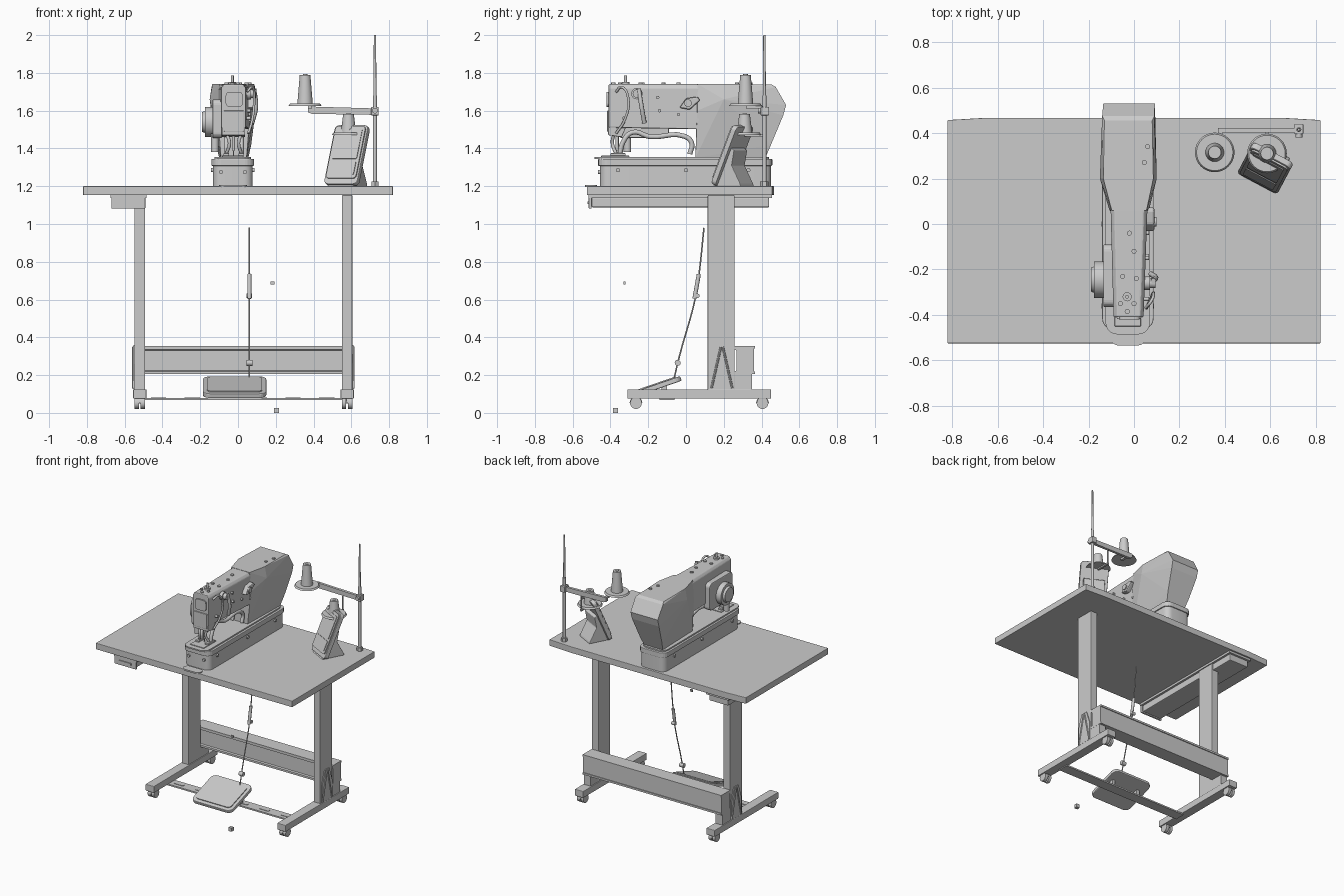
import bpy, bmesh, math
from mathutils import Matrix, Vector


def finish(name, bm, bevel=0.0, smooth=False, M=None):
    bmesh.ops.recalc_face_normals(bm, faces=bm.faces)
    me = bpy.data.meshes.new(name)
    bm.to_mesh(me)
    bm.free()
    ob = bpy.data.objects.new(name, me)
    bpy.context.collection.objects.link(ob)
    if M:
        ob.matrix_world = M
    if bevel:
        m = ob.modifiers.new("bevel", "BEVEL")
        m.width, m.segments, m.limit_method = bevel, 2, "ANGLE"
    if smooth:
        bpy.ops.object.select_all(action="DESELECT")
        ob.select_set(True)
        bpy.context.view_layer.objects.active = ob
        bpy.ops.object.shade_smooth_by_angle(angle=math.radians(35))
    return ob


def prism(name, pts, axis, a, b, **kw):
    """Extrude a 2D outline along x (pts y,z), y (pts x,z) or z (pts x,y)."""
    put = {"x": lambda p, t: (t, p[0], p[1]), "y": lambda p, t: (p[0], t, p[1]),
           "z": lambda p, t: (p[0], p[1], t)}[axis]
    bm = bmesh.new()
    lo, hi = ([bm.verts.new(put(p, t)) for p in pts] for t in (a, b))
    bm.faces.new(lo)
    bm.faces.new(hi)
    for i in range(len(pts)):
        j = (i + 1) % len(pts)
        bm.faces.new((lo[i], lo[j], hi[j], hi[i]))
    return finish(name, bm, **kw)


def box(name, x0, x1, y0, y1, z0, z1, **kw):
    return prism(name, [(x0, y0), (x1, y0), (x1, y1), (x0, y1)], "z", z0, z1, **kw)


def rrect(x0, x1, y0, y1, r, n=5):
    pts = []
    for k, (cx, cy) in enumerate([(x1 - r, y1 - r), (x0 + r, y1 - r), (x0 + r, y0 + r), (x1 - r, y0 + r)]):
        for i in range(n + 1):
            a = math.pi / 2 * (k + i / n)
            pts.append((cx + r * math.cos(a), cy + r * math.sin(a)))
    return pts


def rod(name, p, q, r1, r2=None, n=24, **kw):
    p, q = Vector(p), Vector(q)
    M = Matrix.Translation((p + q) / 2) @ (q - p).to_track_quat("Z", "Y").to_matrix().to_4x4()
    bm = bmesh.new()
    bmesh.ops.create_cone(bm, cap_ends=True, segments=n, radius1=r1,
                          radius2=r1 if r2 is None else r2, depth=(q - p).length, matrix=M)
    return finish(name, bm, smooth=True, **kw)


def tube(name, pts, r):
    cu = bpy.data.curves.new(name, "CURVE")
    cu.dimensions, cu.bevel_depth, cu.bevel_resolution, cu.use_fill_caps = "3D", r, 2, True
    sp = cu.splines.new("BEZIER")
    sp.bezier_points.add(len(pts) - 1)
    for b, p in zip(sp.bezier_points, pts):
        b.co = p
        b.handle_left_type = b.handle_right_type = "AUTO"
    sp.resolution_u = 5
    ob = bpy.data.objects.new(name, cu)
    bpy.context.collection.objects.link(ob)
    return ob


def hull(name, pts, **kw):
    bm = bmesh.new()
    for p in pts:
        bm.verts.new(p)
    r = bmesh.ops.convex_hull(bm, input=bm.verts)
    bmesh.ops.delete(bm, geom=[v for v in r["geom_interior"] if isinstance(v, bmesh.types.BMVert)], context="VERTS")
    bmesh.ops.dissolve_limit(bm, angle_limit=0.02, verts=bm.verts, edges=bm.edges)
    return finish(name, bm, **kw)


# Table top and the drawer hung beneath it
prism("table_top", [(-.82, -.525), (.82, -.525), (.82, .457), (.65, .467), (-.65, .467), (-.82, .457)],
      "z", 1.153, 1.2, bevel=.003)
box("drawer_rail", -.675, -.485, -.515, .455, 1.137, 1.153)
box("drawer", -.66, -.50, -.50, .44, 1.088, 1.14, bevel=.006)
box("drawer_front", -.67, -.49, -.515, -.50, 1.082, 1.143, bevel=.004)
box("drawer_grip", -.63, -.53, -.522, -.51, 1.105, 1.12)

# Legs, feet, gussets and twin-wheel casters
for side, c, out in (("left", -.52, -1), ("right", .578, 1)):
    box(side + "_leg", c - .028, c + .028, .115, .257, .12, 1.153, bevel=.004)
    box(side + "_foot", c - .035, c + .035, -.31, .45, .075, .125, bevel=.004)
    xo = c + out * .028
    prism(side + "_gusset", [(.13, .125), (.25, .125), (.25, .26), (.215, .36), (.165, .36), (.13, .26)],
          "x", xo, xo + out * .006)
    for a, b in (((.135, .13), (.185, .35)), ((.245, .13), (.195, .35))):
        rod(side + "_gusset_rib", (xo + out * .006, *a), (xo + out * .006, *b), .006, n=8)
    box(side + "_beam_bracket", c - .028, c + .028, .257, .35, .125, .21)
    for y in (-.265, .405):
        for dx in (-.016, .016):
            rod(side + "_caster_wheel", (c + dx - .011, y, .052), (c + dx + .011, y, .052), .031)
        rod(side + "_caster_stem", (c, y, .05), (c, y, .08), .01, n=12)
        prism(side + "_caster_hood", [(y + .034 * math.cos(a), .052 + .034 * math.sin(a))
              for a in [math.pi * i / 8 for i in range(9)]], "x", c - .004, c + .004)

# Cross beam and slotted pedal bar
prism("cross_beam", [(.257, .205), (.36, .205), (.36, .355), (.257, .355), (.257, .335), (.268, .33),
                     (.268, .225), (.257, .22)], "x", -.55, .607)
for z in (.212, .348):
    box("beam_lip", -.55, .607, .36, .366, z - .007, z + .007)
box("pedal_bar", -.50, .56, -.14, -.06, .068, .079)
for i in range(6):
    x = -.42 + i * .178
    prism("bar_slot_rim", rrect(x - .04, x + .04, -.112, -.088, .011), "z", .079, .082)

# Tilted foot pedal
P = Matrix.Translation((-.018, -.295, .085)) @ Matrix.Rotation(math.radians(19), 4, "X")
prism("pedal", rrect(-.168, .168, 0, .285, .04), "z", -.008, .018, M=P, bevel=.005)
prism("pedal_pad", rrect(-.145, .145, .025, .26, .025), "z", .018, .024, M=P)
for x in (-.12, .10):
    box("pedal_hinge", x - .012, x + .012, -.13, -.10, .075, .145)

# Pull rod with clamp and joint
tube("pull_rod", [(.06, -.066, .17), (.06, -.035, .30), (.06, .052, .62), (.06, .072, .76), (.06, .095, .98)], .004)
rod("rod_clamp", (.06, .045, .605), (.06, .068, .735), .011, n=12)
rod("clamp_screw", (.045, .06, .62), (.075, .06, .62), .012, n=12)
rod("rod_joint", (.045, -.044, .265), (.078, -.044, .265), .016, n=12)
# Small loose fittings in front of the frame
box("floor_block", .19, .217, -.386, -.36, 0, .027)
box("knee_stop", .172, .192, -.332, -.32, .68, .695)

# Machine bed tray with rim
prism("bed_lower", rrect(-.132, .078, -.455, .45, .045), "z", 1.2, 1.31, smooth=True)
prism("bed_rim", rrect(-.14, .086, -.465, .457, .05), "z", 1.308, 1.345, bevel=.004)
prism("bed_plate", rrect(-.125, .07, -.485, .44, .05), "z", 1.345, 1.355)
box("needle_plate", -.085, .03, -.45, -.30, 1.355, 1.362, bevel=.003)
prism("front_insert", rrect(-.10, .048, -.534, -.47, .03), "z", 1.195, 1.206)
for x, o in ((-.132, -1), (.078, 1)):
    for y in (-.36, 0, .33):
        rod("bed_screw", (x, y, 1.285), (x + o * .01, y, 1.285), .011, n=12)
for x in (-.09, .036):
    rod("bed_front_screw", (x, -.45, 1.275), (x, -.465, 1.275), .011, n=12)

# Sewing arm, tapered towards the front, and faceted rear housing
hull("sewing_arm", [(x, y, z) for y, a, b, zb in ((-.41, -.09, .042, 1.51), (.15, -.105, .062, 1.5))
                    for x, z in ((a, zb), (b, zb), (b, 1.72), (b - .015, 1.74), (a + .015, 1.74), (a, 1.72))],
     bevel=.006)
hull("arm_nose", [(x, y, z) for x in (-.085, .038) for y, z in
                  ((-.412, 1.47), (-.34, 1.46), (-.31, 1.53), (-.412, 1.6))], bevel=.004)
rear = []
for y, z, a, b in ((.06, 1.742, -.098, .055), (.20, 1.742, -.135, .085), (.455, 1.738, -.13, .08),
                   (.475, 1.725, -.14, .09), (.20, 1.66, -.15, .10), (.06, 1.60, -.108, .066),
                   (.53, 1.63, -.135, .092), (.515, 1.575, -.135, .09), (.45, 1.42, -.115, .07),
                   (.42, 1.35, -.10, .055), (.05, 1.35, -.09, .045)):
    rear += [(a, y, z), (b, y, z)]
hull("rear_housing", rear)

# Face plate, top pin and screws
prism("face_window", rrect(-.065, .025, 1.62, 1.70, .02), "y", -.42, -.405)
box("face_plate", -.075, .03, -.418, -.408, 1.49, 1.60, bevel=.003)
rod("top_pin", (-.03, -.32, 1.73), (-.03, -.32, 1.785), .008, n=12)
rod("top_pin_collar", (-.03, -.32, 1.735), (-.03, -.32, 1.752), .02, n=16)
for x, y in ((-.05, -.23), (.01, -.24), (-.03, -.385), (0, -.35), (-.06, -.35), (0, -.12), (-.02, -.04),
             (.045, .27), (.06, .34)):
    rod("top_screw", (x, y, 1.735), (x, y, 1.748), .011, n=12)
for y, z in ((-.15, 1.67), (-.14, 1.60), (-.04, 1.58), (.06, 1.55), (-.33, 1.56)):
    rod("side_screw", (.04, y, z), (.066, y, z), .009, n=12)

# Round dial and its mounting plate on the left side
prism("dial_plate", rrect(-.365, -.09, 1.455, 1.66, .03), "x", -.135, -.085, bevel=.006)
rod("dial", (-.13, -.245, 1.54), (-.175, -.245, 1.54), .08, n=32)
rod("dial_cap", (-.17, -.245, 1.54), (-.19, -.245, 1.54), .06, .052, n=32)
rod("side_cylinder", (-.122, -.31, 1.38), (-.122, -.31, 1.48), .02)

# Thread parts on the right side
tube("thread_lever", [(.085, -.25, 1.715), (.095, -.235, 1.62), (.075, -.22, 1.535)], .012)
tube("thread_guide", [(.05, -.37, 1.70), (.075, -.34, 1.725), (.085, -.305, 1.66), (.075, -.325, 1.55), (.055, -.37, 1.48)], .007)
rod("tension_knob", (.04, -.26, 1.69), (.095, -.26, 1.69), .022)
rod("tension_disc", (.04, -.26, 1.69), (.07, -.26, 1.69), .03)
prism("release_lever", [(-.035, 1.615), (.02, 1.605), (.075, 1.655), (.06, 1.675), (0, 1.665)], "x", .05, .09, bevel=.008)
rod("release_pivot", (.04, .01, 1.64), (.098, .01, 1.64), .02)

# Needle bar, presser and clamp arms
rod("needle_bar", (-.024, -.365, 1.39), (-.024, -.365, 1.50), .009, n=12)
rod("needle", (-.024, -.365, 1.362), (-.024, -.365, 1.39), .003, n=8)
for x in (-.062, .018):
    tube("clamp_arm", [(x, -.35, 1.37), (x, -.335, 1.43), (x, -.285, 1.485), (x, -.19, 1.462),
                       (x, -.01, 1.465), (x, .03, 1.43), (x, .02, 1.37)], .013)
    box("clamp_foot", x - .015, x + .015, -.40, -.32, 1.362, 1.375, bevel=.003)
    tube("clamp_link", [(x, -.38, 1.48), (x * .6 - .008, -.39, 1.43), (x, -.37, 1.37)], .009)

# Thread stand: pole, arm, and two spools on discs
rod("stand_pole", (.725, .415, 1.2), (.725, .415, 1.68), .011, n=16)
rod("stand_pole_top", (.725, .415, 1.68), (.725, .415, 2.0), .008, .006, n=16)
rod("pole_nut", (.725, .415, 1.2), (.725, .415, 1.225), .022, n=6)
box("pole_clamp", .705, .745, .395, .44, 1.575, 1.62, bevel=.004)
rod("clamp_knob", (.725, .38, 1.60), (.725, .40, 1.60), .015, n=12)
prism("spool_arm", [(.37, 1.622), (.37, 1.592), (.39, 1.583), (.72, 1.578), (.72, 1.612)], "y", .403, .423)
box("disc_bracket", .37, .39, .32, .42, 1.61, 1.624)
box("low_disc_bracket", .578, .592, .31, .42, 1.462, 1.474)
rod("low_bracket_rod", (.585, .413, 1.465), (.585, .413, 1.585), .006, n=8)
for name, x, y, z, h in (("upper", .355, .315, 1.625, .165), ("lower", .585, .31, 1.472, .11)):
    rod(name + "_disc", (x, y, z), (x, y, z + .012), .087, .08, n=32)
    rod(name + "_spool", (x, y, z + .01), (x, y, z + h), .041, .028)
    rod(name + "_spool_pin", (x, y, z + h - .005), (x, y, z + h + .004), .012, n=12)

# Tilted control panel on a wedge stand, turned towards the machine
Z = Matrix.Translation((.54, .175, 1.2)) @ Matrix.Rotation(math.radians(-28), 4, "Z")
T = Z @ Matrix.Translation((0, 0, .012)) @ Matrix.Rotation(math.radians(-23), 4, "X")
prism("panel_body", rrect(-.10, .10, 0, .34, .025), "y", 0, .03, M=T, bevel=.005)
prism("panel_bezel", rrect(-.09, .09, .03, .33, .02), "y", -.008, 0, M=T)
prism("panel_screen", rrect(-.075, .075, .14, .31, .008), "y", -.012, -.008, M=T)
prism("panel_keys", rrect(-.075, .075, .05, .125, .008), "y", -.012, -.008, M=T)
prism("panel_stand", [(.0, 0), (.17, 0), (.165, .015), (.115, .11), (.13, .19), (.10, .21), (.05, .06), (.03, .02)],
      "x", -.075, .075, M=Z, bevel=.004)
